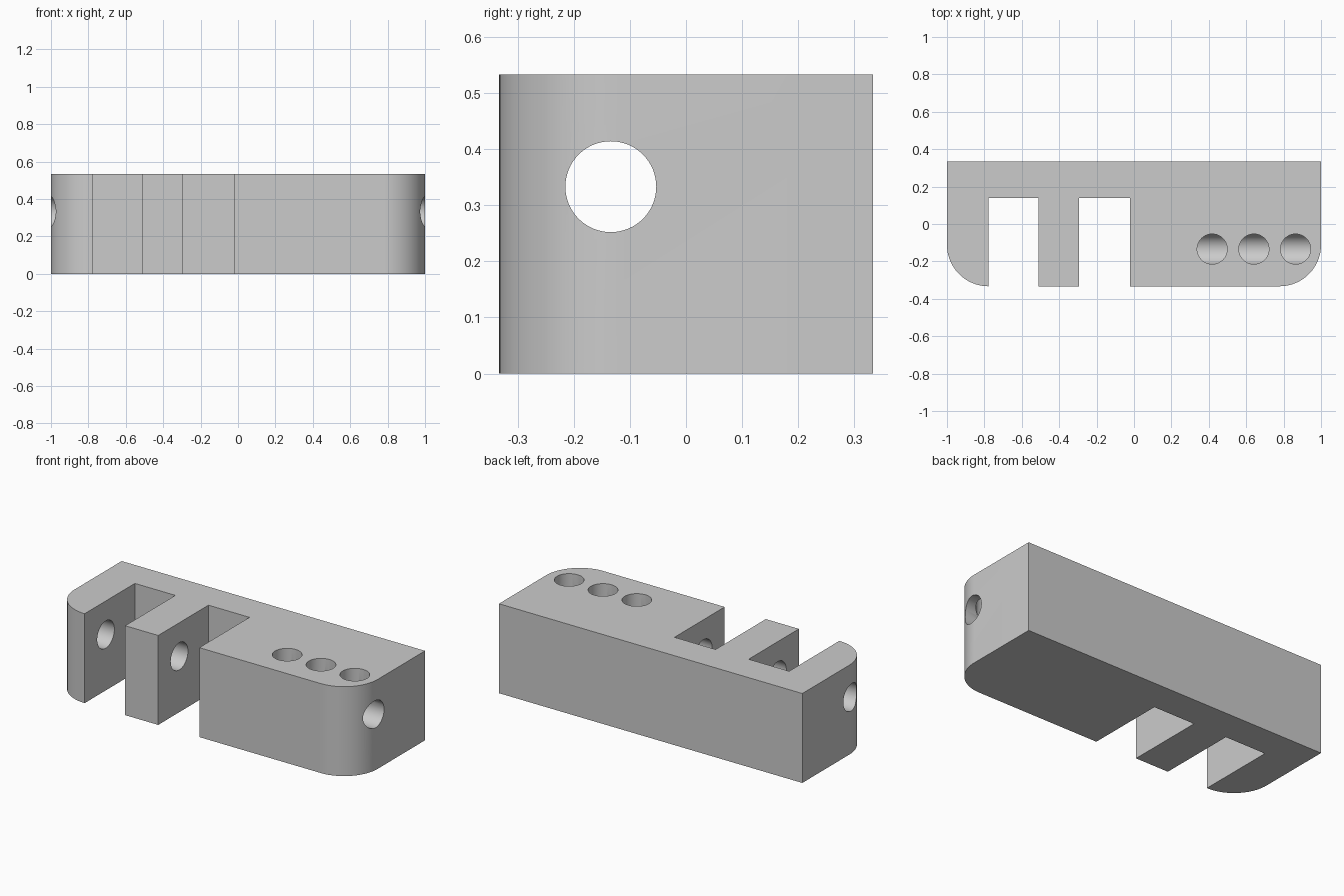
import bpy, bmesh, math
from mathutils import Matrix

cube = bpy.data.objects.get("Cube")
if cube:
    bpy.data.objects.remove(cube, do_unlink=True)

HEIGHT, BACK, FRONT = 0.533, 0.333, -0.333
RADIUS = 0.222            # rounded front corners
SLOT_END = 0.14
BORE_Y, BORE_Z, BORE_R = -0.134, 0.333, 0.081

grey = bpy.data.materials.new("light grey")
grey.use_nodes = True
grey.diffuse_color = (0.6, 0.6, 0.6, 1)
grey.node_tree.nodes["Principled BSDF"].inputs["Base Color"].default_value = (0.6, 0.6, 0.6, 1)


def make_object(name, bm):
    bmesh.ops.recalc_face_normals(bm, faces=bm.faces)
    mesh = bpy.data.meshes.new(name)
    bm.to_mesh(mesh)
    bm.free()
    mesh.materials.append(grey)
    obj = bpy.data.objects.new(name, mesh)
    bpy.context.collection.objects.link(obj)
    return obj


def cylinder(name, radius, depth, matrix):
    bm = bmesh.new()
    bmesh.ops.create_cone(bm, cap_ends=True, segments=64, radius1=radius,
                          radius2=radius, depth=depth, matrix=matrix)
    return make_object(name, bm)


def arc(cx, start, steps=24):
    """Quarter circle for a front corner."""
    return [(cx + RADIUS * math.cos(start + math.pi / 2 * i / steps),
             FRONT + RADIUS + RADIUS * math.sin(start + math.pi / 2 * i / steps))
            for i in range(steps + 1)]


# Body outline: rounded front corners and two open slots
outline = [(1, BACK), (-1, BACK)] + arc(-1 + RADIUS, math.pi)
for left, right in ((-0.778, -0.511), (-0.293, -0.022)):
    outline += [(left, FRONT), (left, SLOT_END), (right, SLOT_END), (right, FRONT)]
outline += arc(1 - RADIUS, -math.pi / 2)

bm = bmesh.new()
points = []
for x, y in outline:
    if not points or math.dist(points[-1], (x, y)) > 1e-5:
        points.append((x, y))
base = bm.faces.new([bm.verts.new((x, y, 0)) for x, y in points])
top = bmesh.ops.extrude_face_region(bm, geom=[base])["geom"]
bmesh.ops.translate(bm, vec=(0, 0, HEIGHT),
                    verts=[v for v in top if isinstance(v, bmesh.types.BMVert)])
body = make_object("slotted_block", bm)

# Lengthwise bore and three blind holes that open into it
cutters = [cylinder("bore_cutter", BORE_R, 2.4,
                    Matrix.Translation((0, BORE_Y, BORE_Z)) @ Matrix.Rotation(math.pi / 2, 4, "Y"))]
for x in (0.418, 0.641, 0.864):
    cutters.append(cylinder("top_hole_cutter", BORE_R - 0.0006, 0.4,
                            Matrix.Translation((x, BORE_Y, BORE_Z + 0.2))))

bpy.context.view_layer.objects.active = body
for cutter in cutters:
    mod = body.modifiers.new("cut", "BOOLEAN")
    mod.operation = "DIFFERENCE"
    mod.solver = "EXACT"
    mod.object = cutter
    bpy.ops.object.modifier_apply(modifier=mod.name)
    bpy.data.objects.remove(cutter, do_unlink=True)

# Smooth curves, crisp edges
bpy.ops.object.select_all(action="DESELECT")
body.select_set(True)
bpy.ops.object.shade_smooth_by_angle(angle=math.radians(30))
